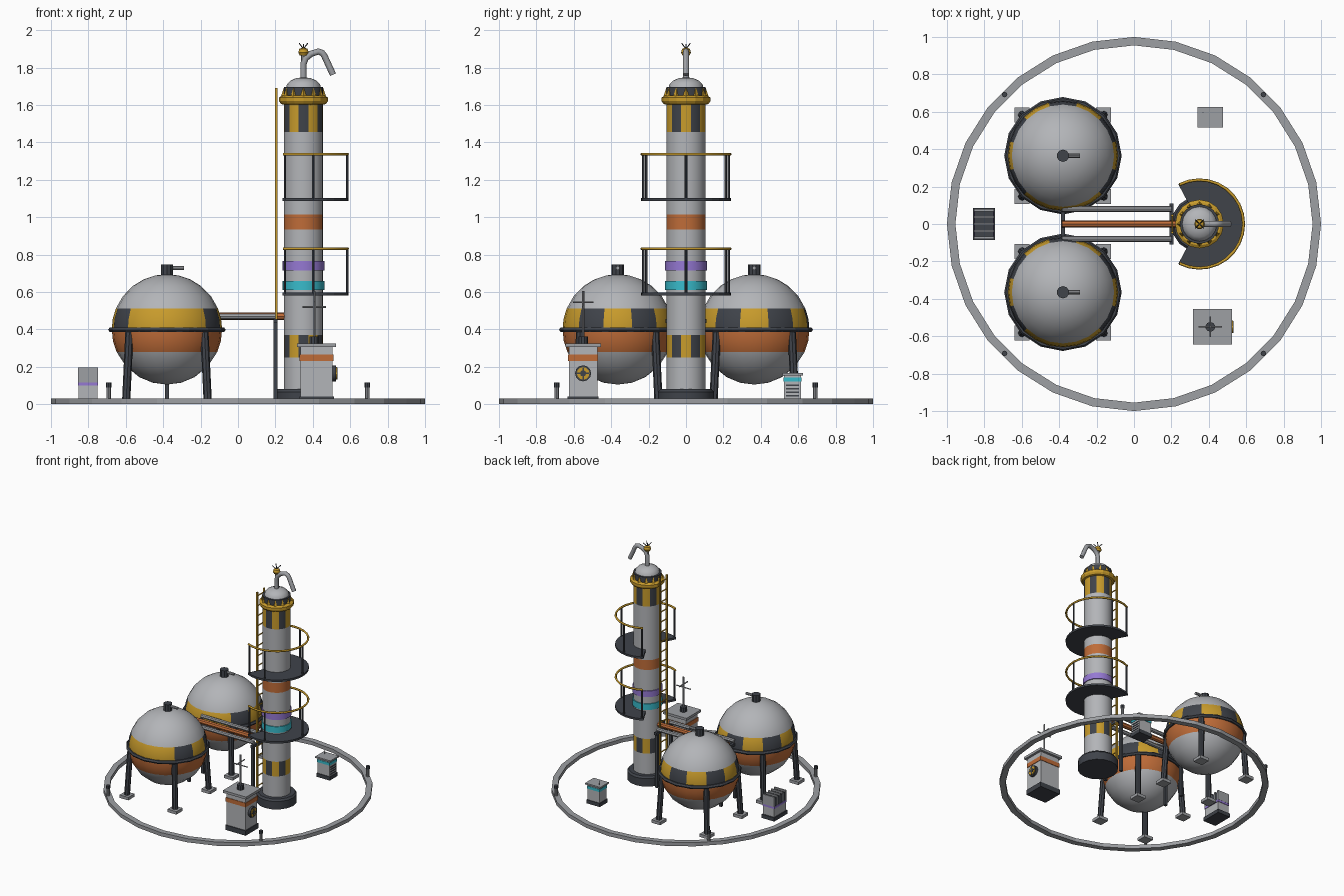
import bpy, bmesh, math
from mathutils import Vector
from math import cos, sin, radians, pi

if bpy.data.objects.get("Cube"):
    bpy.data.objects.remove(bpy.data.objects["Cube"])


def material(name, r, g, b):
    m = bpy.data.materials.new(name)
    m.use_nodes = True
    m.diffuse_color = (r, g, b, 1)
    node = next(n for n in m.node_tree.nodes if n.type == 'BSDF_PRINCIPLED')
    node.inputs["Base Color"].default_value = (r, g, b, 1)
    return m


PALE = material("pale grey", .45, .46, .48)
GREY = material("pipe grey", .34, .35, .37)
DARK = material("dark steel", .05, .056, .068)
YELLOW = material("safety yellow", .58, .33, .025)
ORANGE = material("rust orange", .52, .15, .04)
CYAN = material("cyan", .04, .5, .6)
PURPLE = material("purple", .3, .19, .65)


def finish(name, bm, mats, smooth=False):
    bmesh.ops.recalc_face_normals(bm, faces=bm.faces)
    mesh = bpy.data.meshes.new(name)
    bm.to_mesh(mesh)
    bm.free()
    for m in mats:
        mesh.materials.append(m)
    ob = bpy.data.objects.new(name, mesh)
    bpy.context.scene.collection.objects.link(ob)
    if smooth:
        bpy.ops.object.select_all(action='DESELECT')
        ob.select_set(True)
        bpy.context.view_layer.objects.active = ob
        bpy.ops.object.shade_smooth_by_angle(angle=radians(35))
    return ob


def box(name, centre, size, mat):
    bm = bmesh.new()
    bmesh.ops.create_cube(bm, size=1)
    for v in bm.verts:
        v.co = Vector(a * b for a, b in zip(v.co, size)) + Vector(centre)
    return finish(name, bm, [mat])


def rod(name, a, b, r, mat, sides=8, r2=None):
    a, b = Vector(a), Vector(b)
    bm = bmesh.new()
    bmesh.ops.create_cone(bm, cap_ends=True, segments=sides, radius1=r,
                          radius2=r if r2 is None else r2, depth=(b - a).length)
    turn = (b - a).to_track_quat('Z', 'Y')
    for v in bm.verts:
        v.co = turn @ v.co + (a + b) / 2
    return finish(name, bm, [mat], sides > 7)


def lathe(name, profile, mats, centre=(0, 0), sides=24, rule=None, closed=False,
          arc=None, smooth=True):
    """Spin (radius, z) points; rule(row, angle) picks the material slot."""
    bm = bmesh.new()
    start, end = arc or (0, 360)
    count = sides + 1 if arc else sides
    step = (end - start) / sides
    rings = []
    for i in range(count):
        a = radians(start + i * step)
        rings.append([bm.verts.new((centre[0] + r * cos(a), centre[1] + r * sin(a), z))
                      for r, z in profile])
    n = len(profile)
    for i in range(sides):
        p, q = rings[i], rings[(i + 1) % count]
        for j in range(n if closed else n - 1):
            k = (j + 1) % n
            f = bm.faces.new((p[j], q[j], q[k], p[k]))
            if rule:
                f.material_index = rule(j, start + (i + .5) * step)
    if arc:
        bm.faces.new(rings[0])
        bm.faces.new(rings[-1])
    bmesh.ops.remove_doubles(bm, verts=bm.verts, dist=1e-5)
    return finish(name, bm, mats, smooth)


def tube(name, points, r, mat, sides=2):
    cu = bpy.data.curves.new(name, 'CURVE')
    cu.dimensions = '3D'
    cu.bevel_depth, cu.bevel_resolution, cu.use_fill_caps = r, sides, True
    s = cu.splines.new('POLY')
    s.points.add(len(points) - 1)
    for p, co in zip(s.points, points):
        p.co = (*co, 1)
    cu.materials.append(mat)
    ob = bpy.data.objects.new(name, cu)
    bpy.context.scene.collection.objects.link(ob)


def panel(angle):
    return math.floor((angle + 15) / 30) % 12


# Ground ring and bollards
lathe("ground_ring", [(.955, 0), (1, 0), (1, .03), (.955, .03)], [GREY], sides=28,
      closed=True, smooth=False)
for sx in (-1, 1):
    for sy in (-1, 1):
        x, y = sx * .692, sy * .692
        rod("bollard", (x, y, .02), (x, y, .095), .012, GREY)
        rod("bollard_cap", (x, y, .09), (x, y, .115), .015, DARK)

# Storage spheres
R, CZ = .295, .4
lats = [-90, -75, -60, -42, -24, -12, 0, 11, 22, 37, 52, 65, 78, 90]


def sphere_rule(row, angle):
    if row in (4, 5):
        return 1
    if row in (6, 7):
        k = panel(angle)
        return 2 if k % 2 == 0 or k == 9 else 3
    return 0


for cx, cy in ((-.38, -.365), (-.38, .365)):
    lathe("storage_sphere", [(R * cos(radians(t)), CZ + R * sin(radians(t))) for t in lats],
          [PALE, ORANGE, YELLOW, DARK], (cx, cy), 24, sphere_rule)
    lathe("sphere_belt", [(.28, .385), (.305, .385), (.314, .398), (.305, .411), (.28, .411)],
          [DARK], (cx, cy), 16, closed=True, smooth=False)
    rod("sphere_nozzle", (cx, cy, .67), (cx, cy, .747), .033, DARK, 10)
    rod("nozzle_pipe", (cx, cy, .728), (cx + .09, cy, .728), .011, GREY)
    for sx in (-1, 1):
        for sy in (-1, 1):
            foot = (cx + sx * .218, cy + sy * .218)
            rod("sphere_leg", (*foot, .015), (cx + sx * .2, cy + sy * .2, .4), .022, DARK)
            box("leg_pad", (*foot, .012), (.08, .08, .024), GREY)

# Pipe rack between the spheres and the tower
for x in (-.38, .2):
    for y in (-.09, .09):
        box("rack_post", (x, y, .225), (.022, .022, .45), DARK)
    box("rack_beam", (x, 0, .445), (.022, .22, .022), DARK)
for y in (-.08, .08):
    rod("rack_pipe", (-.385, y, .47), (.2, y, .47), .016, GREY)
rod("feed_pipe", (-.385, 0, .47), (.26, 0, .47), .02, ORANGE)

# Tower: base, shaft with painted bands, collar, dome
TX = .35
T = (TX, 0)
rows = [.08, .25, .37, .935, 1.015, 1.455, 1.61]


def tower_rule(row, angle):
    if row in (1, 5):
        return 2 if panel(angle) % 2 == 0 else 3
    return 1 if row == 3 else 0


lathe("tower_base", [(0, 0), (.15, 0), (.15, .065), (.138, .08), (0, .08)], [DARK], T, 16)
lathe("tower_shaft", [(.105, z) for z in rows], [PALE, ORANGE, YELLOW, DARK], T, 24, tower_rule)
for name, z0, z1, mat in (("cyan_band", .61, .66, CYAN), ("purple_band", .715, .765, PURPLE)):
    lathe(name, [(.1, z0), (.112, z0), (.112, z1), (.1, z1)], [mat], T, 24, closed=True)
lathe("collar", [(.1, 1.6), (.12, 1.605), (.13, 1.62), (.13, 1.64), (.115, 1.65), (.08, 1.65)],
      [YELLOW], T, 16, smooth=False)
lathe("neck", [(.105, 1.645), (.105, 1.695), (.08, 1.695)], [DARK], T, 24)
lathe("dome", [(.094, 1.69), (.088, 1.712), (.07, 1.73), (.04, 1.743), (0, 1.748)], [PALE], T, 16)
for i in range(12):
    a = i * pi / 6
    x, y = TX + .104 * cos(a), .104 * sin(a)
    rod("collar_spike", (x, y, 1.645), (x, y, 1.69), .017, YELLOW, 4, .002)

# Vent pipe and beacon
tube("vent_pipe", [(.35, 0, 1.73), (.35, 0, 1.82), (.362, 0, 1.85), (.39, 0, 1.873),
                   (.43, 0, 1.886), (.45, 0, 1.878), (.462, 0, 1.862), (.508, 0, 1.762)],
     .017, GREY)
rod("beacon_stem", (TX, 0, 1.82), (TX, 0, 1.87), .012, GREY)
lathe("beacon", [(0, 1.865), (.02, 1.865), (.028, 1.88), (.022, 1.9), (0, 1.908)], [YELLOW], T, 10)
for i in range(4):
    a = i * pi / 2 + pi / 4
    rod("beacon_prong", (TX, 0, 1.9), (TX + .032 * cos(a), .032 * sin(a), 1.93), .003, DARK, 5)
rod("beacon_tip", (TX, 0, 1.9), (TX, 0, 1.925), .003, DARK, 5)

# Walkways with railings
for z in (.59, 1.095):
    lathe("walkway", [(.1, z - .008), (.24, z - .008), (.24, z + .008), (.1, z + .008)], [DARK],
          T, 20, closed=True, arc=(-118, 118), smooth=False)
    tube("handrail", [(TX + .236 * cos(radians(a)), .236 * sin(radians(a)), z + .242)
                      for a in range(-117, 118, 13)], .008, YELLOW, 1)
    for deg in (-115, -77, 0, 77, 115):
        x, y = TX + .234 * cos(radians(deg)), .234 * sin(radians(deg))
        rod("rail_post", (x, y, z), (x, y, z + .24), .007, DARK, 6)

# Ladder
for y in (-.045, .045):
    box("ladder_rail", (.205, y, .865), (.012, .012, 1.65), YELLOW)
for i in range(20):
    rod("ladder_rung", (.205, -.045, .1 + i * .082), (.205, .045, .1 + i * .082), .005, YELLOW, 6)

# Control cabinet with mast and hazard dial
CX, CY = .42, -.55
box("cabinet_base", (CX, CY, .02), (.185, .165, .04), DARK)
box("cabinet_body", (CX, CY, .17), (.172, .152, .27), PALE)
box("cabinet_stripe", (CX, CY, .248), (.18, .16, .034), ORANGE)
box("cabinet_roof", (CX, CY, .315), (.21, .19, .02), GREY)
rod("mast_mount", (.408, CY, .32), (.408, CY, .362), .026, DARK, 10)
rod("mast", (.408, CY, .35), (.408, CY, .605), .006, GREY, 6)
rod("mast_arm", (.345, CY, .52), (.471, CY, .52), .005, GREY, 6)
rod("mast_arm", (.408, CY - .055, .545), (.408, CY + .055, .545), .005, GREY, 6)
rod("dial_back", (.5, CY, .165), (.525, CY, .165), .043, DARK, 12)
rod("dial_ring", (.52, CY, .165), (.53, CY, .165), .034, YELLOW, 12)
rod("dial_centre", (.525, CY, .165), (.533, CY, .165), .017, DARK, 8)
for d in ((0, 1), (1, 0)):
    box("dial_cross", (.53, CY, .165), (.004, .008 + .056 * d[0], .008 + .056 * d[1]), DARK)

# Small louvred cabinet
LX, LY = .408, .57
box("louvre_base", (LX, LY, .015), (.12, .1, .03), DARK)
box("louvre_body", (LX, LY, .09), (.11, .09, .13), PALE)
box("louvre_stripe", (LX, LY, .132), (.117, .097, .022), CYAN)
box("louvre_roof", (LX, LY, .16), (.137, .11, .012), GREY)
for i in range(4):
    box("louvre_slat", (LX + .056, LY, .045 + i * .019), (.006, .07, .008), DARK)
rod("louvre_aerial", (.37, .595, .16), (.37, .595, .2), .003, DARK, 5)

# Finned cooler
FX = -.802
box("cooler_base", (FX, 0, .015), (.115, .17, .03), DARK)
box("cooler_body", (FX, 0, .07), (.1, .15, .09), PALE)
box("cooler_stripe", (FX, 0, .107), (.108, .158, .016), PURPLE)
box("cooler_core", (FX, 0, .145), (.1, .14, .075), DARK)
for i in range(5):
    box("cooler_fin", (FX, -.074 + i * .037, .155), (.105, .012, .08), GREY)
